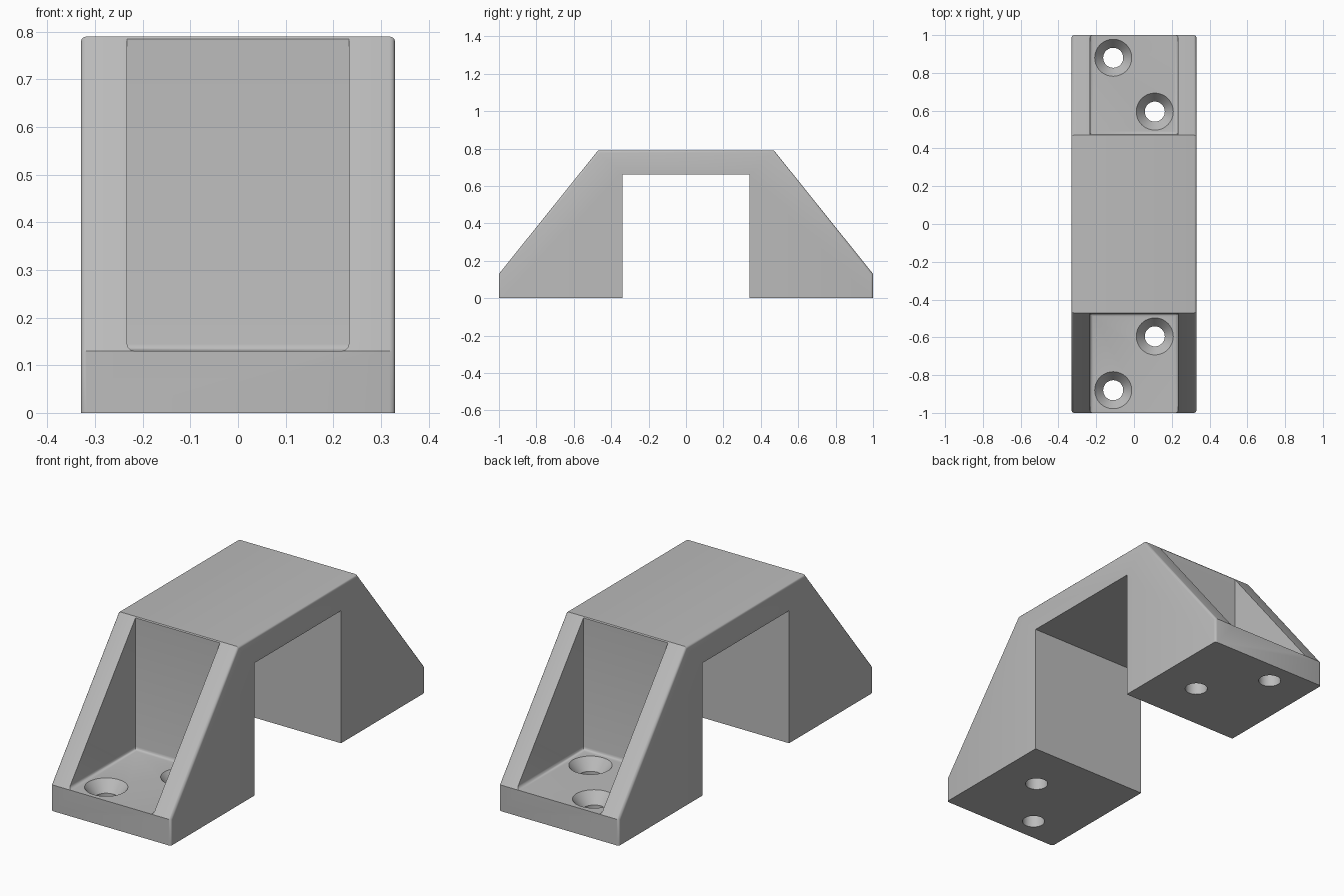
import bpy, bmesh, math
from mathutils import Vector

cube = bpy.data.objects.get("Cube")
if cube:
    bpy.data.objects.remove(cube, do_unlink=True)

HALF_W, HEIGHT, FLOOR = 0.33, 0.79, 0.13
SHOULDER, LEG_IN, ARCH = 0.47, 0.34, 0.66

grey = bpy.data.materials.new("bracket grey")
grey.use_nodes = True
colour = (0.5, 0.5, 0.5, 1)
grey.diffuse_color = colour
grey.node_tree.nodes["Principled BSDF"].inputs["Base Color"].default_value = colour


def make_object(name, bm):
    bmesh.ops.recalc_face_normals(bm, faces=bm.faces[:])
    mesh = bpy.data.meshes.new(name)
    bm.to_mesh(mesh)
    bm.free()
    mesh.materials.append(grey)
    obj = bpy.data.objects.new(name, mesh)
    bpy.context.collection.objects.link(obj)
    return obj


def prism(points, half_width):
    """Extrude a (y, z) outline across x."""
    bm = bmesh.new()
    face = bm.faces.new([bm.verts.new((-half_width, y, z)) for y, z in points])
    new = bmesh.ops.extrude_face_region(bm, geom=[face])["geom"]
    bmesh.ops.translate(bm, vec=(2 * half_width, 0, 0),
                        verts=[v for v in new if isinstance(v, bmesh.types.BMVert)])
    return bm


def round_edges(bm, rule, size):
    edges = [e for e in bm.edges if rule(*[v.co for v in e.verts])]
    bmesh.ops.bevel(bm, geom=edges, offset=size, segments=3, profile=0.5, affect='EDGES')


# Bridge body: arched outline with rounded outer side edges
half = [(LEG_IN, ARCH), (LEG_IN, 0), (1, 0), (1, FLOOR), (SHOULDER, HEIGHT)]
bm = prism(half + [(-y, z) for y, z in reversed(half)], HALF_W)


def outer_side(a, b):
    if abs(a.x - b.x) > 0.01:
        return False
    at_end = abs(a.y) > 0.99 and abs(b.y) > 0.99
    return at_end or (min(a.z, b.z) > FLOOR - 0.01 and max(a.z, b.z) > HEIGHT - 0.01)


round_edges(bm, outer_side, 0.012)
bracket = make_object("bridge_bracket", bm)

cutters = []
for side, end in ((-1, "front"), (1, "back")):
    # Open pocket between the two sloping ribs
    wall = SHOULDER + 0.004
    bm = prism([(side * y, z) for y, z in
                ((wall, FLOOR), (1.2, FLOOR), (1.2, 1), (wall, 1))], 0.233)
    round_edges(bm, lambda a, b: max(a.z, b.z) < FLOOR + 0.01
                and min(abs(a.y), abs(b.y)) < 1.1, 0.015)
    cutters.append(make_object(end + "_pocket_cutter", bm))

    # Countersunk screw holes, turned from a stepped profile
    for x, y in ((-0.11, 0.88), (0.11, 0.595)):
        bm = bmesh.new()
        rings = []
        for r, z in ((0.053, -0.1), (0.053, 0.075), (0.098, FLOOR), (0.098, 0.2)):
            rings.append([bm.verts.new((x + r * math.cos(a), side * y + r * math.sin(a), z))
                          for a in (math.tau * i / 48 for i in range(48))])
        for low, high in zip(rings, rings[1:]):
            for i in range(48):
                j = (i + 1) % 48
                bm.faces.new((low[i], low[j], high[j], high[i]))
        bm.faces.new(rings[0])
        bm.faces.new(rings[-1])
        cutters.append(make_object(end + "_hole_cutter", bm))

# Cut the pockets and holes, then bake the result
for cutter in cutters:
    cutter.hide_render = True
    mod = bracket.modifiers.new(cutter.name, 'BOOLEAN')
    mod.operation = 'DIFFERENCE'
    mod.solver = 'EXACT'
    mod.object = cutter
bpy.context.view_layer.update()
graph = bpy.context.evaluated_depsgraph_get()
baked = bpy.data.meshes.new_from_object(bracket.evaluated_get(graph))
bracket.modifiers.clear()
bracket.data = baked
for cutter in cutters:
    bpy.data.objects.remove(cutter, do_unlink=True)

# Smooth the fillets and holes while keeping edges sharp
bpy.ops.object.select_all(action='DESELECT')
bracket.select_set(True)
bpy.context.view_layer.objects.active = bracket
bpy.ops.object.shade_smooth_by_angle(angle=math.radians(32))
